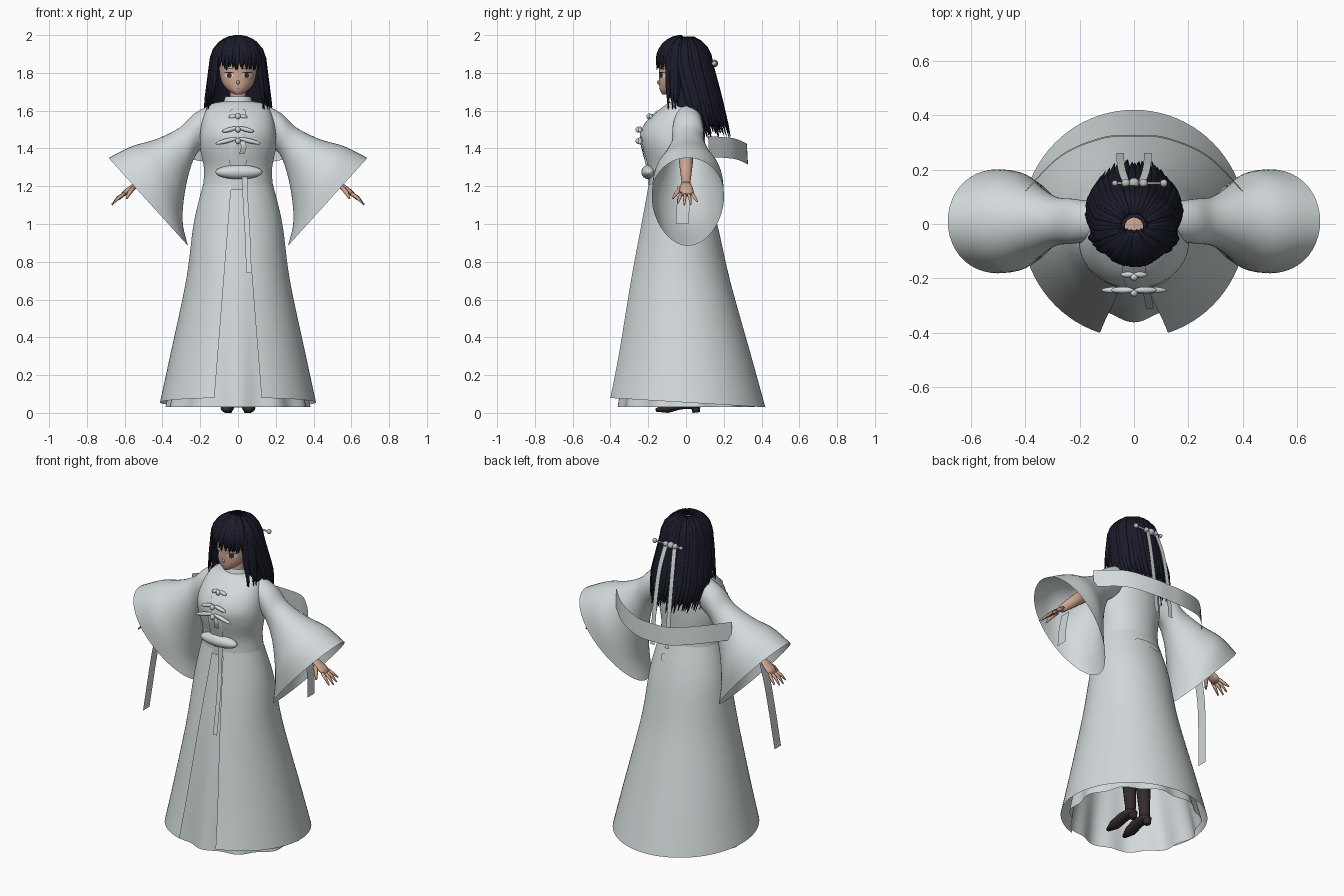
import bpy, bmesh, math, random
from math import sin, cos, pi, radians, sqrt
from mathutils import Vector as V

random.seed(4)
if "Cube" in bpy.data.objects:
    bpy.data.objects.remove(bpy.data.objects["Cube"])

def material(name, r, g, b):
    m = bpy.data.materials.new(name)
    m.diffuse_color = (r, g, b, 1)
    m.use_nodes = True
    m.node_tree.nodes["Principled BSDF"].inputs["Base Color"].default_value = (r, g, b, 1)
    return m

CLOTH = material("pale cloth", .65, .7, .71)
HAIR = material("dark hair", .011, .011, .024)
SKIN = material("skin", .62, .38, .28)
BOOT = material("dark leather", .035, .025, .024)
WHITE = material("eye white", .75, .7, .68)
IRIS = material("brown iris", .06, .03, .025)
LIP = material("lip", .5, .2, .16)
PIN = material("hairpin", .5, .5, .5)

def finish(name, bm, mat):
    bmesh.ops.recalc_face_normals(bm, faces=bm.faces)
    me = bpy.data.meshes.new(name)
    bm.to_mesh(me)
    bm.free()
    me.materials.append(mat)
    for p in me.polygons:
        p.use_smooth = True
    ob = bpy.data.objects.new(name, me)
    bpy.context.collection.objects.link(ob)
    return ob

def loft(bm, rings, wrap=True, cap=False):
    vs = [[bm.verts.new(p) for p in r] for r in rings]
    n = len(vs[0])
    for a, b in zip(vs, vs[1:]):
        for i in range(n if wrap else n - 1):
            j = (i + 1) % n
            bm.faces.new((a[i], a[j], b[j], b[i]))
    if cap:
        bm.faces.new(vs[0])
        bm.faces.new(vs[-1])

def smooth(rows, k=5):
    """Catmull-Rom interpolation of rows of numbers."""
    out = []
    for i in range(len(rows) - 1):
        a, b, c, d = (rows[max(0, min(len(rows) - 1, i + o))] for o in (-1, 0, 1, 2))
        for j in range(k):
            t = j / k
            out.append([.5 * (2 * q + (r - p) * t + (2 * p - 5 * q + 4 * r - s) * t * t
                              + (3 * q - p - 3 * r + s) * t ** 3) for p, q, r, s in zip(a, b, c, d)])
    return out + [list(rows[-1])]

def oval(row, n=64, gap=0, wave=0):
    """Section ring from (z, half width, front y, back y), starting at the front."""
    z, rx, yf, yb = row
    pts = []
    for i in range(n + 1 if gap else n):
        a = gap + (2 * pi - 2 * gap) * i / n
        f = 1 + wave * cos(11 * a)
        pts.append(V((rx * f * sin(a), (yf + yb) / 2 - (yb - yf) / 2 * f * cos(a), z)))
    return pts

def body(name, rows, mat, cap=False):
    bm = bmesh.new()
    loft(bm, [oval(r) for r in smooth(rows)], cap=cap)
    return finish(name, bm, mat)

def decal(name, rows, cx, cz, rx, rz, mat, off=.003, power=1, back=False):
    """Thin rounded patch following the surface described by rows."""
    rows = smooth(rows)
    def point(x, z):
        i = max(k for k in range(len(rows) - 1) if rows[k][0] >= z or k == 0)
        a, b = rows[i], rows[i + 1]
        t = (z - a[0]) / (b[0] - a[0])
        w, yf, yb = (a[k] + (b[k] - a[k]) * t for k in (1, 2, 3))
        bulge = (yb - yf) / 2 * sqrt(max(0, 1 - (x / w) ** 2)) + off
        return V((x, (yf + yb) / 2 + (bulge if back else -bulge), z))
    bm = bmesh.new()
    curve = lambda c: math.copysign(abs(c) ** power, c)
    loft(bm, [[point(cx + rx * s * curve(cos(i * pi / 12)), cz + rz * s * curve(sin(i * pi / 12)))
               for i in range(24)] for s in (1, .75, .5, .25, .02)])
    return finish(name, bm, mat)

def tube(bm, path, side, widths, flat=1, n=8):
    """Tapered tube; side sets the wide direction, flat the thickness ratio."""
    rings = []
    for i, p in enumerate(path):
        d = (path[min(i + 1, len(path) - 1)] - path[max(i - 1, 0)]).normalized()
        u = (side - d * side.dot(d)).normalized()
        w = u.cross(d)
        rings.append([p + widths[i] * (u * cos(2 * pi * k / n) + w * flat * sin(2 * pi * k / n)) for k in range(n)])
    loft(bm, rings, cap=True)

def ribbon(name, path, half, mat=CLOTH):
    bm = bmesh.new()
    h = V(half)
    loft(bm, [[V(p) - h, V(p) + h] for p in smooth(path, 8)], wrap=False)
    return finish(name, bm, mat)

def blob(name, loc, size, mat, tilt=0):
    bm = bmesh.new()
    bmesh.ops.create_uvsphere(bm, u_segments=20, v_segments=12, radius=1)
    ob = finish(name, bm, mat)
    ob.location, ob.scale, ob.rotation_euler = loc, size, (0, tilt, 0)
    return ob

# robe body, collar and neck
torso = [(1.65, .075, -.075, .05), (1.63, .15, -.11, .07), (1.56, .185, -.19, .09), (1.48, .2, -.235, .1),
         (1.4, .2, -.228, .1), (1.29, .18, -.2, .095), (1.18, .187, -.198, .1)]
body("robe_bodice", torso, CLOTH)
body("collar", [(1.675, .068, -.07, .045), (1.65, .075, -.078, .05), (1.62, .09, -.09, .06)], CLOTH)
body("neck", [(1.75, .042, -.05, .035), (1.6, .045, -.055, .04)], SKIN)

# overskirt, open down the front, with the hem dipping at the back
skirt = [(1.21, .185, -.2, .098), (1, .235, -.24, .165), (.7, .275, -.3, .235), (.3, .36, -.37, .35), (.055, .413, -.42, .42)]
bm = bmesh.new()
rings = []
for row in smooth(skirt, 6):
    t = (1.21 - row[0]) / 1.155
    ring = oval(row, 72, gap=math.asin((.035 + .09 * t) / row[1]))
    for p in ring:
        p.z -= .06 * p.y * t
    rings.append(ring)
loft(bm, rings, wrap=False)
finish("overskirt", bm, CLOTH)

# pleated underskirt
bm = bmesh.new()
under = [(1.2, .17, -.185, .085), (.7, .25, -.275, .21), (.03, .375, -.35, .365)]
loft(bm, [oval(r, 132, wave=.035 * max(0, 1 - r[0]) ** 2) for r in smooth(under, 10)])
finish("underskirt", bm, CLOTH)

# front closure, ties and sash
decal("front_placket", torso, 0, 1.45, .045, .16, CLOTH, .008, .25)
for i, z in enumerate((1.57, 1.5, 1.44)):
    w = .025 + .018 * i
    y = -.185 if i == 0 else -.243
    for s in (-1, 1):
        blob("tie_loop", (s * w, y, z), (w, .012, .012), CLOTH, s * .25)
    blob("tie_knot", (0, y - .01, z), (.014, .014, .016), CLOTH)
ribbon("tie_end", [(.02, -.252, 1.44), (.03, -.255, 1.41), (.02, -.24, 1.37)], (.014, 0, 0))
blob("sash_front", (.005, -.195, 1.275), (.125, .042, .038), CLOTH)
ribbon("sash_end", [(.035, -.225, 1.25), (.04, -.235, 1.12), (.05, -.265, .95), (.058, -.31, .74)], (.014, 0, 0))
decal("sash_back", skirt, 0, 1.12, .09, .025, CLOTH, .006, .6, back=True)

# sleeves: (top x, top z, bottom x, bottom z, half depth)
sleeve = [(.12, 1.645, .15, 1.43, .07), (.23, 1.585, .22, 1.37, .082), (.31, 1.51, .262, 1.26, .09),
          (.43, 1.45, .288, 1.12, .135), (.56, 1.412, .292, 1, .18), (.685, 1.35, .265, .885, .19)]
for s, label in ((1, "left"), (-1, "right")):
    bm = bmesh.new()
    rings = []
    for tx, tz, bx, bz, h in smooth(sleeve, 6):
        ring = []
        for k in range(48):
            a = 2 * pi * k / 48
            c = cos(a)
            ring.append(V((s * (tx + bx + (tx - bx) * c) / 2, .01 + h * sin(a) * (1 + .12 * c),
                           (tz + bz + (tz - bz) * c) / 2)))
        rings.append(ring)
    loft(bm, rings)
    finish(label + "_sleeve", bm, CLOTH)

    # forearm and hand
    bm = bmesh.new()
    pt = lambda x, y, z: V((s * x, y, z))
    Y = V((0, 1, 0))
    tube(bm, [pt(.26, 0, 1.45), pt(.42, 0, 1.32), pt(.535, 0, 1.215)], Y, (.042, .036, .023), n=14)
    tube(bm, [pt(.53, 0, 1.22), pt(.555, 0, 1.2), pt(.585, .003, 1.175), pt(.61, .005, 1.155)], Y, (.022, .032, .037, .03), .4, 12)
    for k in range(4):
        y = -.024 + .019 * k
        reach = (.05, .058, .055, .042)[k]
        tube(bm, [pt(.6, y, 1.162), pt(.6 + reach * .6, y * 1.4, 1.14), pt(.61 + reach, y * 1.8, 1.165 - reach * 1.1)],
             Y, (.0095, .009, .004))
    tube(bm, [pt(.55, -.02, 1.195), pt(.575, -.05, 1.165), pt(.59, -.07, 1.135)], Y, (.013, .011, .005))
    finish(label + "_hand", bm, SKIN)

    # leg and boot
    bm = bmesh.new()
    x = s * .052
    tube(bm, [V((x, .02, .5)), V((x, .02, .25)), V((x, .03, .1)), V((x, .03, .03))], V((1, 0, 0)), (.05, .042, .032, .03), n=14)
    tube(bm, [V((x, .07, .03)), V((x, .04, .045)), V((x, -.03, .045)), V((x * 1.1, -.1, .025)), V((x * 1.15, -.16, .015))],
         V((1, 0, 0)), (.02, .033, .036, .035, .012), .75, 14)
    tube(bm, [V((x, .05, .04)), V((x, .055, .002))], V((1, 0, 0)), (.026, .02), n=12)
    finish(label + "_boot", bm, BOOT)

# floating shawl and wrist streamers
ribbon("back_shawl", [(-.4, .12, 1.41), (-.27, .25, 1.4), (-.12, .315, 1.375), (0, .325, 1.37),
                      (.12, .315, 1.375), (.27, .25, 1.4), (.4, .12, 1.41)], (0, -.003, .055))
ribbon("right_streamer", [(-.5, -.04, 1.2), (-.54, -.05, 1), (-.575, -.085, .65)], (0, .032, 0))
ribbon("left_streamer", [(.5, -.01, 1.2), (.515, -.015, 1.1), (.52, -.02, 1)], (0, .034, 0))

# head and face
head = [(1.955, .04, -.06, .05), (1.92, .085, -.115, .09), (1.85, .1, -.14, .11), (1.79, .096, -.142, .09),
        (1.74, .08, -.142, .04), (1.705, .048, -.137, -.02), (1.685, .015, -.125, -.07)]
body("head", head, SKIN, cap=True)
blob("nose", (0, -.143, 1.75), (.008, .011, .011), SKIN)
decal("mouth", head, 0, 1.718, .015, .003, LIP, .002)
for s in (-1, 1):
    decal("eye_white", head, s * .047, 1.787, .024, .014, WHITE, .002)
    decal("iris", head, s * .046, 1.787, .013, .014, IRIS, .004)
    decal("upper_lash", head, s * .048, 1.801, .026, .003, HAIR, .005)
    decal("eyebrow", head, s * .048, 1.822, .025, .002, HAIR, .003)

# hair: a cap flowing into fringe, side locks and a long back fall
def hair_point(th, drop, s, scale=1):
    run = s * (.22 + drop)
    phi = min(run / .22, 1) * pi / 2
    d = max(run - .22, 0)
    back = abs(th) > radians(78)
    spread = 1 + .9 * min(d, .24) - 1.3 * max(d - .24, 0)
    return V((.14 * scale * sin(phi) * sin(th) * spread,
              -.01 - .14 * scale * sin(phi) * cos(th) + (.27 * d if back else 0),
              1.86 + .135 * scale * cos(phi) - d))

def drop_at(th):
    a = abs(math.degrees(th))
    return .03 if a < 50 else .22 if a < 78 else .37

bm = bmesh.new()
angles = [radians(a) for a in range(-180, 180, 6)]
loft(bm, [[hair_point(t, max(0, drop_at(t) - .03), i / 16, .96) for t in angles] for i in range(1, 17)], cap=False)
finish("hair_base", bm, HAIR)

bm = bmesh.new()
for deg in range(-180, 180, 8):
    for layer in (0, 1):
        th = radians(deg + layer * 4 + random.uniform(-2, 2))
        drop = drop_at(th) + random.uniform(-.03, .04) * (.4 if drop_at(th) < .1 else 1)
        scale = 1 + .03 * layer + random.uniform(-.01, .015)
        path = [hair_point(th, drop, i / 12, scale) for i in range(1, 13)]
        width = [.019 * min(1, .3 + i / 5) * min(1, .12 + (11 - i) / 4) for i in range(12)]
        tube(bm, path, V((cos(th), sin(th), 0)), width, .4, 6)
finish("hair_strands", bm, HAIR)

# hairpin, beads and hair ribbons
bm = bmesh.new()
tube(bm, [V((-.07, .15, 1.85)), V((.11, .15, 1.85))], V((0, 0, 1)), (.005, .005))
finish("hairpin_rod", bm, PIN)
for x, r in ((.11, .014), (-.07, .011), (.035, .016), (-.03, .016), (0, .02)):
    blob("hairpin_bead", (x, .15, 1.85), (r, r, r), PIN)
for s in (-1, 1):
    ribbon("hair_ribbon", [(s * .03, .155, 1.85), (s * .045, .2, 1.7), (s * .05, .235, 1.5), (s * .05, .262, 1.26)],
           (.014, 0, 0))
